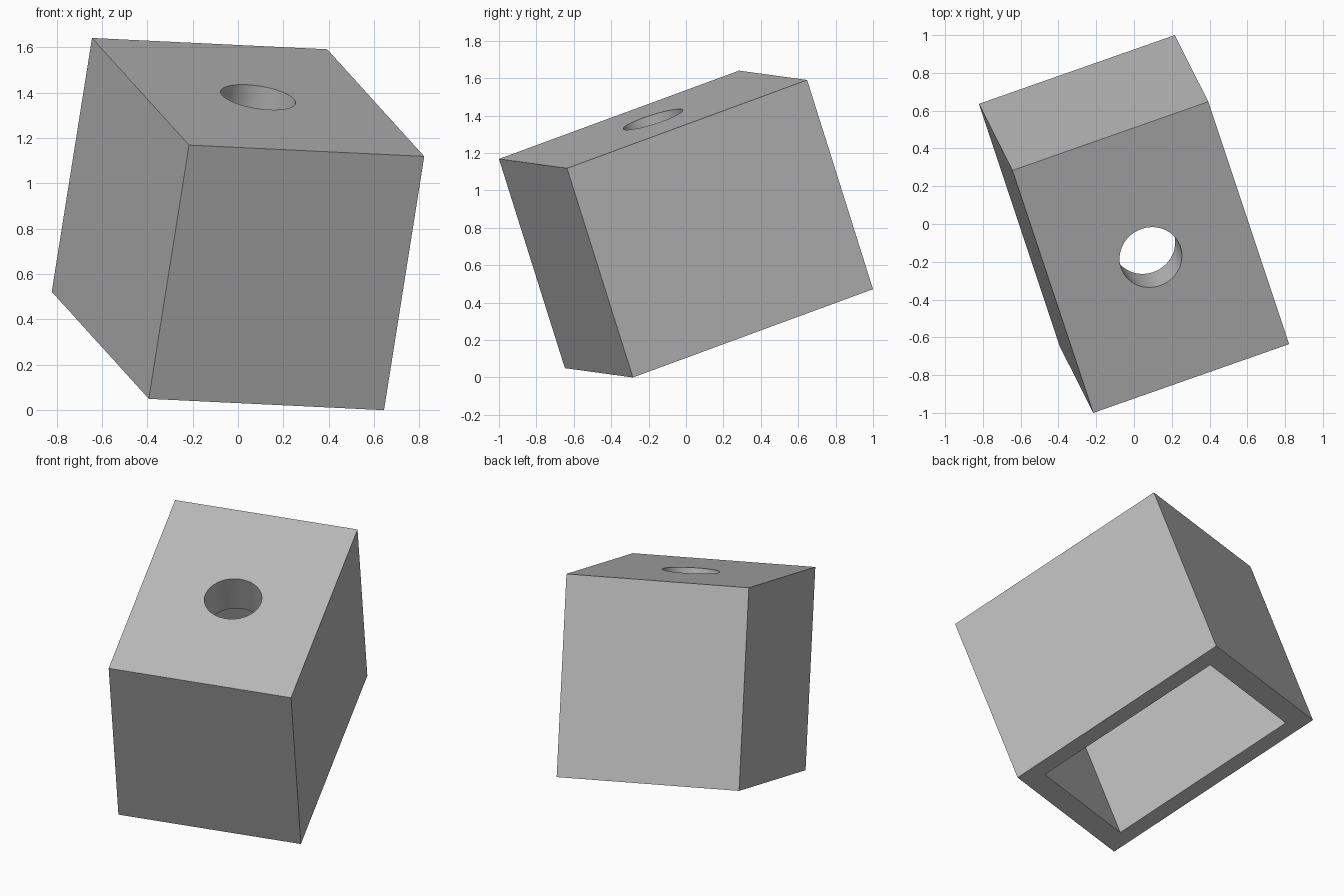
import bpy
import math
from mathutils import Matrix, Vector

default = bpy.data.objects.get("Cube")
if default:
    bpy.data.objects.remove(default, do_unlink=True)

WIDTH, LENGTH, HEIGHT = 1.10, 1.433, 1.186
WALL, ROOF = 0.12, 0.24
HOLE_RADIUS = 0.167

grey = bpy.data.materials.new("plain grey")
grey.use_nodes = True
colour = (0.5, 0.5, 0.5, 1)
grey.diffuse_color = colour
grey.node_tree.nodes["Principled BSDF"].inputs["Base Color"].default_value = colour


def block(name, size, z=0):
    bpy.ops.mesh.primitive_cube_add(size=1, location=(0, 0, z))
    obj = bpy.context.object
    obj.name = name
    obj.scale = size
    bpy.ops.object.transform_apply(location=True, rotation=False, scale=True)
    obj.data.materials.append(grey)
    return obj


def cut(target, cutter):
    cutter.hide_render = True
    mod = target.modifiers.new("cut", 'BOOLEAN')
    mod.operation = 'DIFFERENCE'
    mod.solver = 'EXACT'
    mod.object = cutter
    bpy.context.view_layer.objects.active = target
    bpy.ops.object.modifier_apply(modifier=mod.name)
    bpy.data.objects.remove(cutter, do_unlink=True)


# Box, hollowed from below, leaving a thick roof
box = block("hollow_box", (WIDTH, LENGTH, HEIGHT))
cavity = block("cavity_cutter", (WIDTH - 2 * WALL, LENGTH - 2 * WALL, HEIGHT), -ROOF)
cut(box, cavity)

# Round hole through the roof
bpy.ops.mesh.primitive_cylinder_add(vertices=64, radius=HOLE_RADIUS, depth=1,
                                    location=(0, 0, HEIGHT / 2))
hole = bpy.context.object
hole.name = "hole_cutter"
hole.data.materials.append(grey)
cut(box, hole)

# Smooth hole wall, sharp edges elsewhere
bpy.ops.object.select_all(action='DESELECT')
box.select_set(True)
bpy.context.view_layer.objects.active = box
bpy.ops.object.shade_smooth_by_angle(angle=math.radians(30))

# Tilt the box so that it rests on one corner
across = Vector((1.04, 0.365, -0.05)).normalized()
up = Vector((0.18, -0.352, 1.12))
up = (up - up.dot(across) * across).normalized()
along = up.cross(across)
tilt = Matrix((across, along, up)).transposed()
lowest = min((tilt @ v.co).z for v in box.data.vertices)
box.matrix_world = Matrix.Translation((0, 0, -lowest)) @ tilt.to_4x4()
